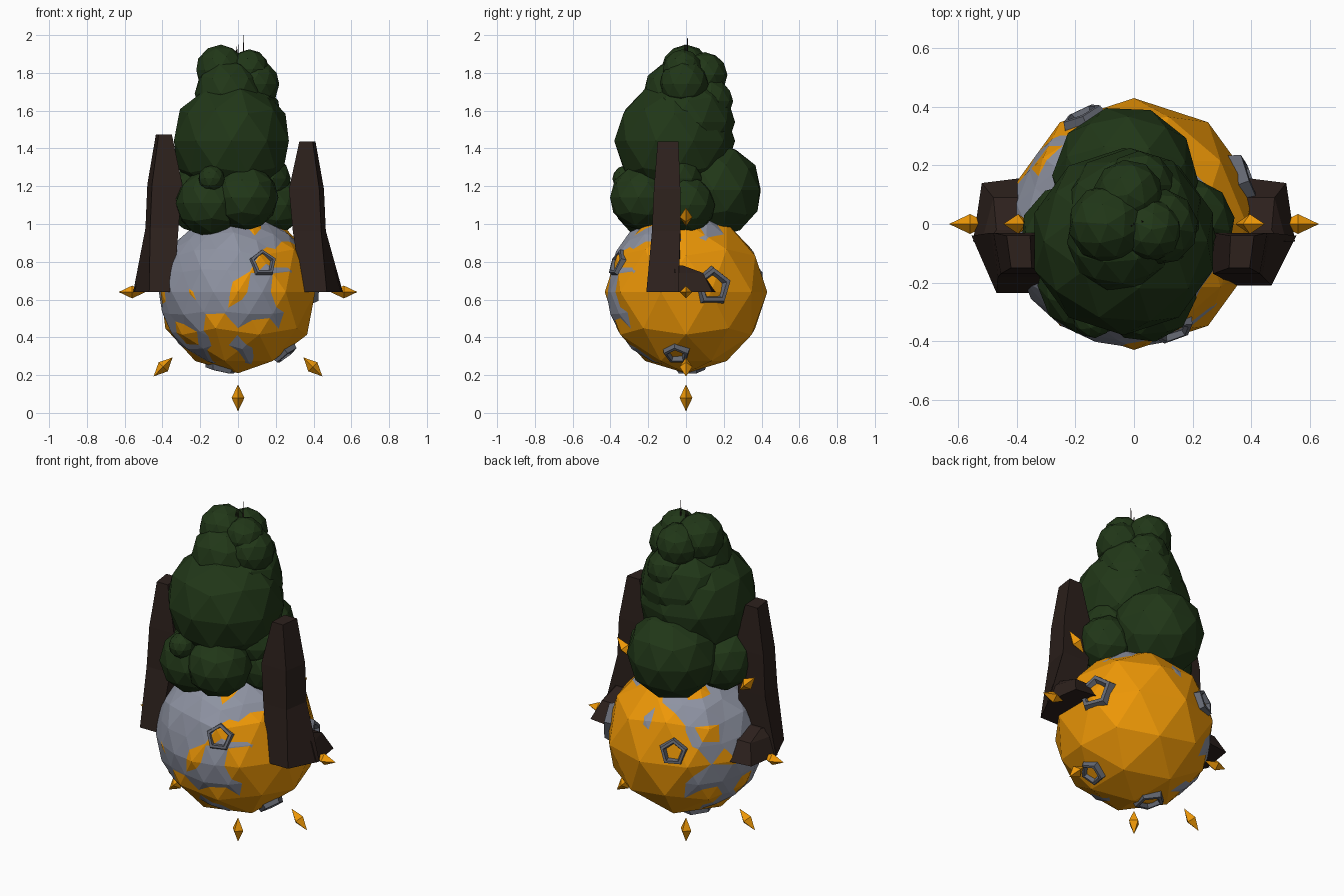
import bpy, bmesh, math, random
from mathutils import Vector, Matrix

if "Cube" in bpy.data.objects:
    bpy.data.objects.remove(bpy.data.objects["Cube"])

random.seed(4)
C = Vector((0, 0, 0.64))


def material(name, rgb):
    m = bpy.data.materials.new(name)
    m.diffuse_color = (*rgb, 1)
    m.use_nodes = True
    m.node_tree.nodes["Principled BSDF"].inputs["Base Color"].default_value = m.diffuse_color
    return m


ORANGE = material("glow", (0.85, 0.31, 0.002))
GREY = material("rock", (0.27, 0.29, 0.36))
DARK = material("crater_rock", (0.13, 0.14, 0.17))
GREEN = material("leaf", (0.015, 0.038, 0.009))
BROWN = material("bark", (0.026, 0.015, 0.012))


def finish(bm, name, mat):
    bmesh.ops.recalc_face_normals(bm, faces=bm.faces)
    me = bpy.data.meshes.new(name)
    bm.to_mesh(me)
    bm.free()
    me.materials.append(mat)
    ob = bpy.data.objects.new(name, me)
    bpy.context.collection.objects.link(ob)
    return ob


def ball(name, loc, r, mat, sub=2, turn=0.0, shape=None):
    bm = bmesh.new()
    bmesh.ops.create_icosphere(bm, subdivisions=sub, radius=1)
    for v in bm.verts:
        d = v.co.normalized()
        v.co = d * (shape(d) if shape else r)
    bmesh.ops.rotate(bm, verts=bm.verts, matrix=Matrix.Rotation(turn, 3, 'Z'))
    bmesh.ops.translate(bm, verts=bm.verts, vec=loc)
    return finish(bm, name, mat)


def loft(name, loops, mat):
    bm = bmesh.new()
    rows = [[bm.verts.new(p) for p in loop] for loop in loops]
    n = len(rows[0])
    for a, b in zip(rows, rows[1:]):
        for i in range(n):
            j = (i + 1) % n
            bm.faces.new((a[i], a[j], b[j], b[i]))
    bm.faces.new(rows[0])
    bm.faces.new(rows[-1])
    return finish(bm, name, mat)


# glowing core, and a lumpy rock crust thickest at upper front left
ball("core", C, 0.43, ORANGE)
bias = Vector((-0.50, -0.36, 0.50)).normalized()
ball("crust", C, 0.42, GREY, sub=3,
     shape=lambda d: 0.413 + 0.017 * d.dot(bias) + random.uniform(-0.009, 0.009))


# five-sided crater rims set into the surface
def crater(name, direction, r):
    q = Vector(direction).to_track_quat('Z', 'Y')
    base = C + Vector(direction).normalized() * 0.40
    profile = [(1.0, -0.02), (0.85, 0.028), (0.65, 0.03), (0.5, 0.0)]
    bm = bmesh.new()
    rows = []
    for k, h in profile:
        rows.append([bm.verts.new(base + q @ Vector((r * k * math.cos(a), r * k * math.sin(a), h)))
                     for a in [i * math.tau / 5 + 0.3 for i in range(5)]])
    for a, b in zip(rows, rows[1:] + rows[:1]):
        for i in range(5):
            j = (i + 1) % 5
            bm.faces.new((a[i], a[j], b[j], b[i]))
    finish(bm, name, DARK)


for i, (d, r) in enumerate([((0.14, -0.38, 0.16), 0.085), ((0.39, 0.145, 0.03), 0.115),
                            ((0.25, -0.05, -0.33), 0.08), ((-0.18, 0.38, 0.08), 0.085),
                            ((-0.09, 0.02, -0.40), 0.095)]):
    crater(f"crater_{i}", d, r)

# ring of eight floating crystals
for i in range(8):
    a = i * math.tau / 8
    d = Vector((math.sin(a), 0, -math.cos(a)))
    s, y = Vector((d.z, 0, -d.x)), Vector((0, 1, 0))
    bm = bmesh.new()
    tips = [bm.verts.new(C + d * t) for t in (0.49, 0.632)]
    mid = [bm.verts.new(C + d * 0.56 + o * 0.034) for o in (s, y, -s, -y)]
    for t in tips:
        for k in range(4):
            bm.faces.new((t, mid[k], mid[(k + 1) % 4]))
    finish(bm, f"crystal_{i}", ORANGE)

# foliage clumps
clumps = [(-0.035, -0.06, 1.44, 0.32), (-0.03, 0.155, 1.18, 0.25), (-0.21, -0.04, 1.13, 0.18),
          (0.04, -0.23, 1.14, 0.175), (0.19, 0.0, 1.10, 0.155), (-0.14, -0.32, 1.24, 0.07),
          (-0.15, -0.2, 1.11, 0.18), (-0.01, 0.01, 1.54, 0.25), (0.15, -0.04, 1.24, 0.13),
          (-0.09, 0.0, 1.815, 0.135), (0.06, -0.02, 1.82, 0.105), (0.09, -0.01, 1.74, 0.13),
          (-0.02, 0.10, 1.79, 0.12), (-0.05, -0.05, 1.69, 0.18), (0.02, 0.13, 1.65, 0.12)]
for i, (x, y, z, r) in enumerate(clumps):
    ball(f"foliage_{i}", Vector((x, y, z)), r, GREEN, turn=i * 0.9)

# fine twigs at the tip
for i, (x, y, top) in enumerate([(0.0, 0.0, 1.96), (0.028, 0.008, 2.0), (-0.008, -0.006, 1.95)]):
    loft(f"twig_{i}", [[(x + k * math.cos(a), y + k * math.sin(a), z) for a in (0, 2.1, 4.2)]
                       for z, k in ((1.85, 0.007), (top, 0.0008))], BROWN)

# bark slabs on both sides, with a low root behind each: z, then a four-point outline
slab = [(0.64, [(0.34, -0.21), (0.47, -0.21), (0.555, -0.04), (0.34, -0.03)]),
        (0.96, [(0.29, -0.18), (0.44, -0.18), (0.465, -0.03), (0.29, -0.03)]),
        (1.18, [(0.27, -0.17), (0.43, -0.17), (0.455, -0.03), (0.27, -0.03)]),
        (1.43, [(0.325, -0.15), (0.395, -0.15), (0.41, -0.04), (0.33, -0.04)])]
root = [(0.64, [(0.36, -0.06), (0.55, -0.06), (0.52, 0.14), (0.36, 0.16)]),
        (0.74, [(0.35, -0.06), (0.52, -0.06), (0.48, 0.09), (0.36, 0.09)]),
        (0.78, [(0.35, -0.06), (0.50, -0.06), (0.47, -0.02), (0.35, -0.02)])]
for side, s, w, h in (("right", 1, 0, 1.01), ("left", -1, 0.025, 1.055)):
    for name, part in (("bark_slab", slab), ("root", root)):
        loft(f"{side}_{name}",
             [[(s * (x + (w if z > 0.8 else 0)), y - (w if y < -0.1 and z < 0.7 else 0),
                0.64 + (z - 0.64) * h) for x, y in loop] for z, loop in part], BROWN)
